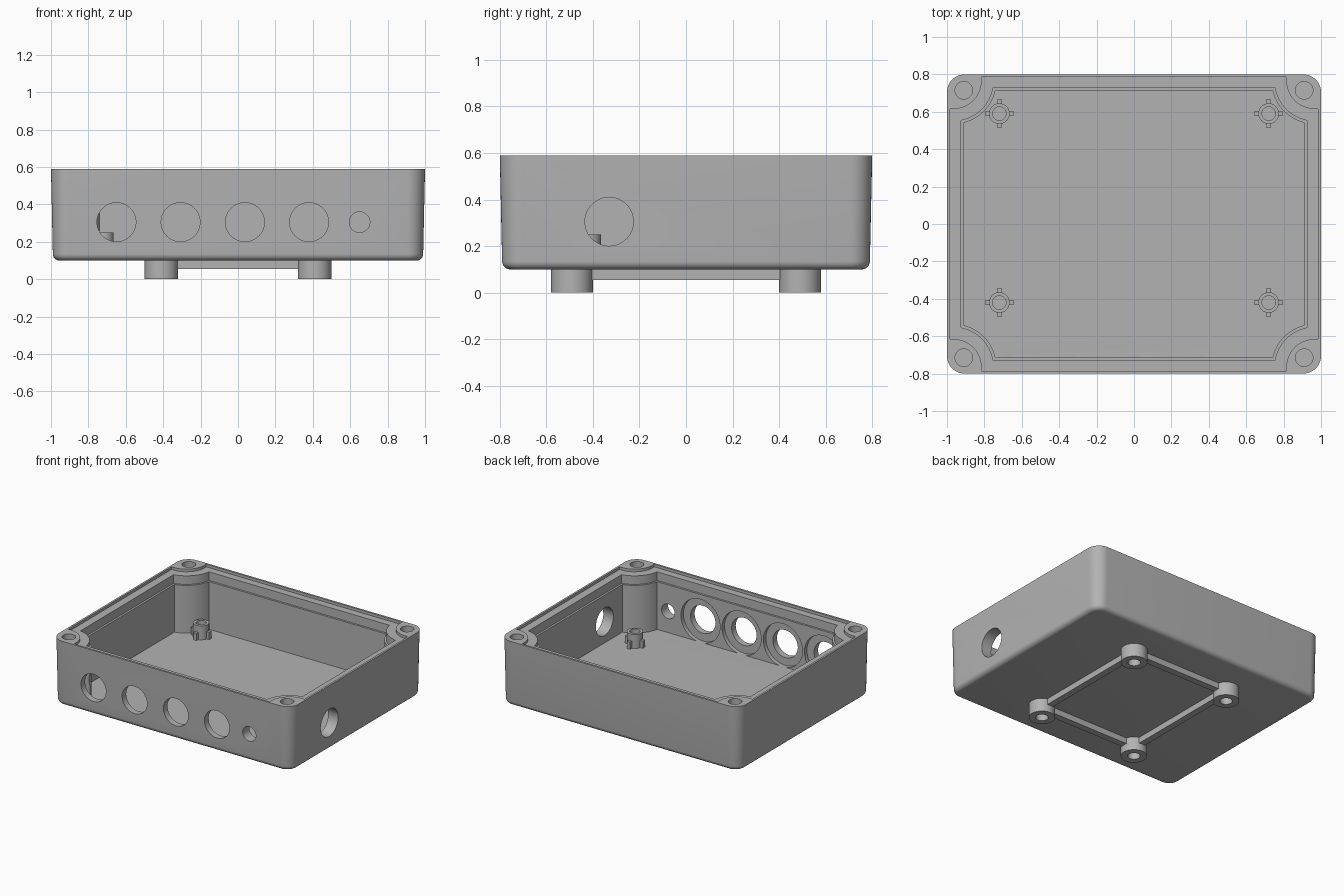
import bpy, bmesh, math
from mathutils import Matrix, Vector

cube = bpy.data.objects.get("Cube")
if cube:
    bpy.data.objects.remove(cube, do_unlink=True)

grey = bpy.data.materials.new("mid_grey_plastic")
grey.use_nodes = True
COLOUR = (0.45, 0.45, 0.45, 1)
grey.diffuse_color = COLOUR
grey.node_tree.nodes["Principled BSDF"].inputs["Base Color"].default_value = COLOUR

FLOOR, BASE, TOP = 0.145, 0.1, 0.59
QUADRANTS = [(1, 1), (-1, 1), (-1, -1), (1, -1)]


def finish(bm, name):
    bmesh.ops.recalc_face_normals(bm, faces=bm.faces)
    mesh = bpy.data.meshes.new(name)
    bm.to_mesh(mesh)
    bm.free()
    mesh.materials.append(grey)
    ob = bpy.data.objects.new(name, mesh)
    bpy.context.collection.objects.link(ob)
    return ob


def loft(name, layers):
    """Solid through stacked outlines: list of (outline, z)."""
    bm = bmesh.new()
    rings = [[bm.verts.new((x, y, z)) for x, y in pts] for pts, z in layers]
    n = len(rings[0])
    for a, b in zip(rings, rings[1:]):
        for i in range(n):
            j = (i + 1) % n
            bm.faces.new((a[i], a[j], b[j], b[i]))
    bm.faces.new(rings[0][::-1])
    bm.faces.new(rings[-1])
    return finish(bm, name)


def rounded_rect(w, h, r, n=10):
    pts = []
    for q, (sx, sy) in enumerate(QUADRANTS):
        for i in range(n + 1):
            a = math.pi / 2 * (q + i / n)
            pts.append((sx * (w - r) + r * math.cos(a), sy * (h - r) + r * math.sin(a)))
    return pts


def notched_rect(w, h, r, cx=0.965, cy=0.765, n=16):
    """Rectangle whose corners are bitten out by arcs around the screw posts."""
    start = math.pi - math.asin((h - cy) / r)
    end = 1.5 * math.pi + math.asin((w - cx) / r)
    arc = [(cx + r * math.cos(a), cy + r * math.sin(a))
           for a in (end + (start - end) * i / n for i in range(n + 1))]
    pts = []
    for sx, sy in QUADRANTS:
        part = [(sx * x, sy * y) for x, y in arc]
        pts += part if sx * sy > 0 else part[::-1]
    return pts


def cylinder(name, r, start, end, n=40):
    start, end = Vector(start), Vector(end)
    axis = end - start
    rot = axis.to_track_quat('Z', 'Y').to_matrix().to_4x4()
    bm = bmesh.new()
    bmesh.ops.create_cone(bm, cap_ends=True, segments=n, radius1=r, radius2=r,
                          depth=axis.length,
                          matrix=Matrix.Translation((start + end) / 2) @ rot)
    return finish(bm, name)


def box(name, lo, hi):
    lo, hi = Vector(lo), Vector(hi)
    bm = bmesh.new()
    bmesh.ops.create_cube(bm, size=1, matrix=Matrix.Translation((lo + hi) / 2)
                          @ Matrix.Diagonal((*(hi - lo), 1)))
    return finish(bm, name)


def cut(ob, cutter):
    cutter.hide_render = True
    mod = ob.modifiers.new("cut", 'BOOLEAN')
    mod.operation, mod.solver, mod.object = 'DIFFERENCE', 'EXACT', cutter
    bpy.context.view_layer.objects.active = ob
    bpy.ops.object.modifier_apply(modifier=mod.name)
    bpy.data.objects.remove(cutter, do_unlink=True)


parts = []

# Enclosure shell: drafted sides with a rounded bottom edge
layers = []
for i in range(7):
    a = math.pi / 2 * i / 6
    inset = 0.01 + 0.035 * (1 - math.sin(a))
    layers.append((rounded_rect(1 - inset, 0.8 - inset, 0.095 - inset),
                   BASE + 0.035 * (1 - math.cos(a))))
layers.append((rounded_rect(1, 0.8, 0.095), TOP))
shell = loft("enclosure_shell", layers)
parts.append(shell)

# Stepped interior: lid recess, seal ledge, main cavity
for w, h, r, z in [(0.985, 0.785, 0.15, 0.57), (0.925, 0.73, 0.215, 0.505),
                   (0.91, 0.715, 0.23, FLOOR)]:
    outline = notched_rect(w, h, r)
    cut(shell, loft("cavity_cutter", [(outline, z), (outline, TOP + 0.1)]))

# Lid screw holes in the corner posts
for sx, sy in QUADRANTS:
    x, y = sx * 0.91, sy * 0.715
    cut(shell, cylinder("screw_cutter", 0.047, (x, y, 0.2), (x, y, TOP + 0.1)))

# Cable holes in the front wall, with nut recesses inside, and one at the side
HOLE_Z = 0.305
for x in (-0.65, -0.307, 0.037, 0.38):
    cut(shell, cylinder("hole_cutter", 0.104, (x, -0.9, HOLE_Z), (x, -0.6, HOLE_Z), 48))
    cut(shell, cylinder("recess_cutter", 0.163, (x, -0.745, HOLE_Z), (x, -0.7, HOLE_Z), 48))
cut(shell, cylinder("hole_cutter", 0.055, (0.65, -0.9, HOLE_Z), (0.65, -0.6, HOLE_Z)))
cut(shell, cylinder("hole_cutter", 0.104, (1.1, -0.33, HOLE_Z), (0.8, -0.33, HOLE_Z), 48))

# Board standoffs with four fins each
for i, (x, y) in enumerate([(0.72, 0.59), (-0.72, 0.59), (-0.72, -0.42), (0.72, -0.42)]):
    post = cylinder(f"standoff_{i + 1}", 0.055, (x, y, FLOOR - 0.01), (x, y, 0.25))
    cut(post, cylinder("bore_cutter", 0.036, (x, y, FLOOR + 0.005), (x, y, 0.3)))
    parts.append(post)
    for k, (dx, dy) in enumerate([(1, 0), (0, 1), (-1, 0), (0, -1)]):
        cx, cy = x + dx * 0.062, y + dy * 0.062
        hx, hy = 0.013, 0.013
        parts.append(box(f"standoff_{i + 1}_fin_{k + 1}",
                         (cx - hx, cy - hy, FLOOR - 0.01), (cx + hx, cy + hy, 0.2)))

# Feet with blind bores
FX, FY = 0.41, 0.49
for i, (sx, sy) in enumerate(QUADRANTS):
    x, y = sx * FX, sy * FY
    foot = cylinder(f"foot_{i + 1}", 0.09, (x, y, 0), (x, y, BASE + 0.01), 48)
    cut(foot, cylinder("bore_cutter", 0.043, (x, y, -0.1), (x, y, 0.09)))
    parts.append(foot)

# Ribs joining the feet
RIB_Z, HALF = 0.055, 0.025
for side, s in (("front", -1), ("back", 1)):
    parts.append(box(f"{side}_rib", (-FX + 0.07, s * FY - HALF, RIB_Z),
                     (FX - 0.07, s * FY + HALF, BASE + 0.01)))
for side, s in (("left", 1), ("right", -1)):
    parts.append(box(f"{side}_rib", (s * FX - HALF, -FY + 0.07, RIB_Z),
                     (s * FX + HALF, FY - 0.07, BASE + 0.01)))

# Smooth curved faces, keep hard edges
bpy.ops.object.select_all(action='DESELECT')
for ob in parts:
    ob.select_set(True)
bpy.context.view_layer.objects.active = shell
bpy.ops.object.shade_smooth_by_angle(angle=math.radians(30))
